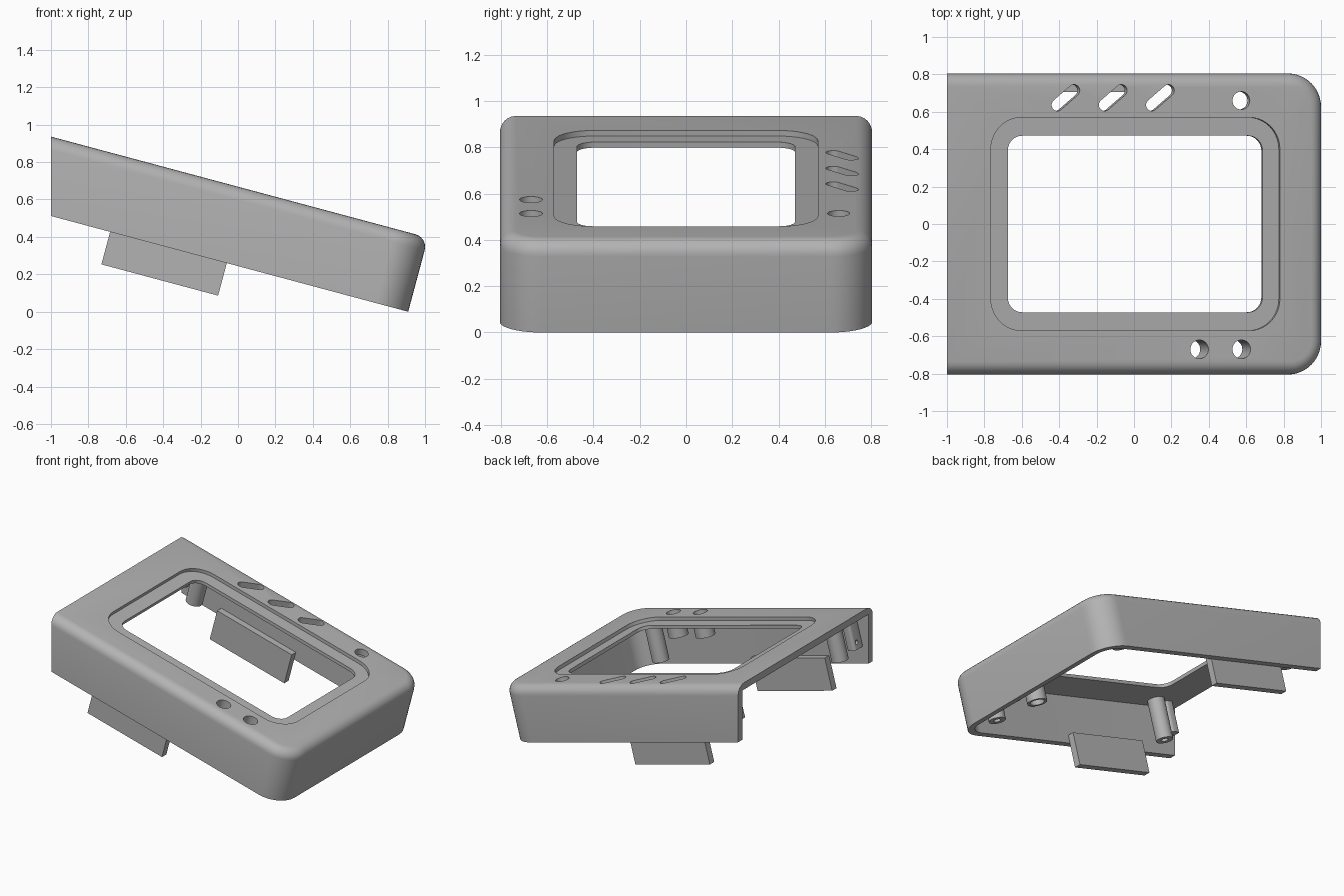
import bpy, bmesh, math
from mathutils import Matrix, Vector

if "Cube" in bpy.data.objects:
    bpy.data.objects.remove(bpy.data.objects["Cube"], do_unlink=True)

grey = bpy.data.materials.new("plain_grey")
grey.use_nodes = True
colour = (0.45, 0.45, 0.45, 1)
grey.diffuse_color = colour
grey.node_tree.nodes["Principled BSDF"].inputs["Base Color"].default_value = colour

# Everything is modelled flat, then sloped about the low bottom edge
SLOPE = Matrix.Translation((0.91, 0, 0)) @ Matrix.Rotation(math.radians(15), 4, 'Y')
TOP, PLATE, WALL = 0.41, 0.05, 0.05
UNDER = TOP - PLATE


def rounded(x0, x1, y0, y1, r, steps=10):
    """Outline of a rounded rectangle; a circle when r is half its size."""
    pts = []
    corners = [(x1 - r, y1 - r), (x0 + r, y1 - r), (x0 + r, y0 + r), (x1 - r, y0 + r)]
    for i, (cx, cy) in enumerate(corners):
        for k in range(steps + 1):
            a = math.pi / 2 * (i + k / steps)
            p = Vector((cx + r * math.cos(a), cy + r * math.sin(a)))
            if all((p - q).length > 1e-5 for q in pts):
                pts.append(p)
    return pts


def circle(x, y, r):
    return rounded(x - r, x + r, y - r, y + r, r, 8)


def prism(name, pts, z0, z1, fillet=0, matrix=SLOPE):
    bm = bmesh.new()
    face = bm.faces.new([bm.verts.new((p.x, p.y, z0)) for p in pts])
    out = bmesh.ops.extrude_face_region(bm, geom=[face])["geom"]
    top = [v for v in out if isinstance(v, bmesh.types.BMVert)]
    bmesh.ops.translate(bm, verts=top, vec=(0, 0, z1 - z0))
    if fillet:
        rim = [e for e in bm.edges if all(v in top for v in e.verts)]
        bmesh.ops.bevel(bm, geom=rim, offset=fillet, segments=6, profile=0.5, affect='EDGES')
    bmesh.ops.recalc_face_normals(bm, faces=bm.faces)
    mesh = bpy.data.meshes.new(name)
    bm.to_mesh(mesh)
    bm.free()
    mesh.materials.append(grey)
    obj = bpy.data.objects.new(name, mesh)
    bpy.context.collection.objects.link(obj)
    obj.matrix_world = matrix
    return obj


def activate(obj):
    bpy.ops.object.select_all(action='DESELECT')
    obj.select_set(True)
    bpy.context.view_layer.objects.active = obj


def cut(obj, cutters):
    activate(obj)
    for cutter in cutters:
        mod = obj.modifiers.new("cut", 'BOOLEAN')
        mod.operation, mod.solver, mod.object = 'DIFFERENCE', 'EXACT', cutter
        bpy.ops.object.modifier_apply(modifier=mod.name)
    for cutter in cutters:
        bpy.data.objects.remove(cutter, do_unlink=True)


def smooth(obj):
    activate(obj)
    bpy.ops.object.shade_smooth_by_angle(angle=math.radians(30))


# Shell: filleted tray, hollow below and open at the high end
shell = prism("shell", rounded(-2.6, 0, -0.805, 0.805, 0.18), 0, TOP, fillet=0.07)
cutters = [
    prism("cavity", rounded(-2.9, -WALL, WALL - 0.805, 0.805 - WALL, 0.13), -0.2, UNDER),
    prism("recess", rounded(-1.844, -0.244, -0.57, 0.57, 0.17), TOP - 0.025, 0.6),
    prism("window", rounded(-1.744, -0.334, -0.472, 0.472, 0.08), 0.3, 0.6),
    prism("end_trim", rounded(-3, -1, -2, 2, 0.1), -1, 3, matrix=Matrix()),
    prism("round_hole", circle(-0.459, 0.66, 0.048), 0.3, 0.6),
]

# Slanted vent slots
for x in (-1.43, -1.168, -0.907):
    place = SLOPE @ Matrix.Translation((x, 0.675, 0)) @ Matrix.Rotation(math.radians(40), 4, 'Z')
    cutters.append(prism("slot", rounded(-0.092, 0.092, -0.032, 0.032, 0.032), 0.3, 0.6, matrix=place))

# Button holes with guide tubes beneath
BUTTONS = (-0.69, -0.457)
for x in BUTTONS:
    cutters.append(prism("button_hole", circle(x, -0.67, 0.05), 0.3, 0.6))
cut(shell, cutters)
smooth(shell)

for x in BUTTONS:
    tube = prism("button_tube", circle(x, -0.67, 0.07), TOP - 0.17, UNDER + 0.005)
    cut(tube, [prism("bore", circle(x, -0.67, 0.05), 0.1, 0.6)])
    smooth(tube)

for side in (-1, 1):
    # Screw posts at the window corners
    for x in (-1.816, -0.262):
        post = prism("screw_post", circle(x, 0.66 * side, 0.06), 0.06, UNDER + 0.005)
        cut(post, [prism("screw_hole", circle(x, 0.66 * side, 0.025), 0, 0.2)])
        smooth(post)

    # Locating tab hanging below each side wall
    y0, y1 = sorted((0.705 * side, 0.757 * side))
    prism("side_tab", [Vector(p) for p in ((-1.65, y0), (-1.004, y0), (-1.004, y1), (-1.65, y1))],
          -0.18, 0.06)

    # Small bracket on the wall by the open end
    y0, y1 = sorted((0.65 * side, 0.757 * side))
    bracket = prism("end_bracket", rounded(-1.97, -1.9, y0, y1, 0.02, 4), 0.13, UNDER + 0.005)
    turn = SLOPE @ Matrix.Translation((-1.935, 0.69 * side, 0.18)) @ Matrix.Rotation(math.pi / 2, 4, 'Y')
    cut(bracket, [prism("bracket_hole", circle(0, 0, 0.015), -0.2, 0.2, matrix=turn)])
    smooth(bracket)
